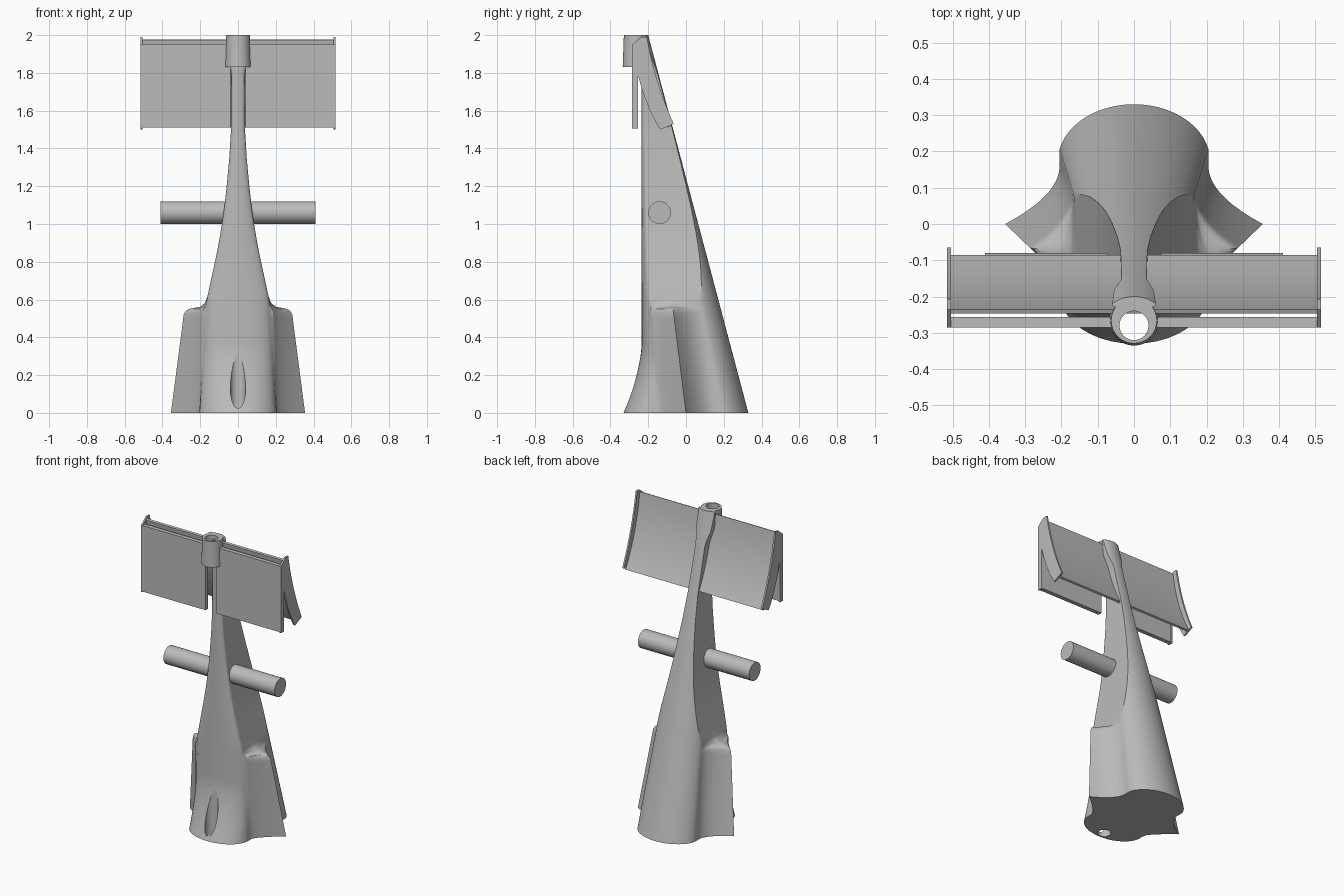
import bpy, bmesh, math

cube = bpy.data.objects.get("Cube")
if cube:
    bpy.data.objects.remove(cube, do_unlink=True)

grey = bpy.data.materials.new("plain_grey")
grey.use_nodes = True
GREY = (0.5, 0.5, 0.5, 1)
grey.diffuse_color = GREY
grey.node_tree.nodes["Principled BSDF"].inputs["Base Color"].default_value = GREY


def finish(name, bm):
    """Turn a bmesh into a shaded, coloured object."""
    bmesh.ops.recalc_face_normals(bm, faces=bm.faces)
    mesh = bpy.data.meshes.new(name)
    bm.to_mesh(mesh)
    bm.free()
    mesh.materials.append(grey)
    obj = bpy.data.objects.new(name, mesh)
    bpy.context.collection.objects.link(obj)
    smooth(obj)
    return obj


def smooth(obj):
    bpy.ops.object.select_all(action='DESELECT')
    obj.select_set(True)
    bpy.context.view_layer.objects.active = obj
    bpy.ops.object.shade_smooth_by_angle(angle=math.radians(30))


def loft(name, rings):
    bm = bmesh.new()
    loops = [[bm.verts.new(p) for p in ring] for ring in rings]
    for a, b in zip(loops, loops[1:]):
        for i in range(len(a)):
            j = (i + 1) % len(a)
            bm.faces.new((a[i], a[j], b[j], b[i]))
    bm.faces.new(loops[0])
    bm.faces.new(loops[-1])
    return finish(name, bm)


def extrude_x(name, profile, x0, x1):
    """Extrude a (y, z) profile along x."""
    return loft(name, [[(x, y, z) for y, z in profile] for x in (x0, x1)])


def round_bar(name, axis, start, end, center, r0, r1):
    rings = []
    for t, r in ((start, r0), (end, r1)):
        ring = []
        for i in range(48):
            a = math.tau * i / 48
            u, v = center[0] + r * math.cos(a), center[1] + r * math.sin(a)
            ring.append((t, u, v) if axis == 'X' else (u, v, t))
        rings.append(ring)
    return loft(name, rings)


def interp(table, z):
    for (z0, v0), (z1, v1) in zip(table, table[1:]):
        if z <= z1:
            return v0 + (v1 - v0) * max(0, z - z0) / (z1 - z0)
    return table[-1][1]


def bezier(a, b, c, n=16):
    return [tuple((1 - t) ** 2 * p + 2 * t * (1 - t) * q + t * t * r
                  for p, q, r in zip(a, b, c))
            for t in [i / n for i in range(n + 1)]]


# Body: tapering mast with round back, flat sides, swollen toe and side fins
WIDTH = [(0, .205), (.6, .165), (.7, .144), (.8, .122), (.9, .102), (1, .085),
         (1.1, .071), (1.2, .06), (1.35, .046), (1.5, .037), (1.8, .034),
         (1.88, .055), (2, .06)]
FIN = [(0, 1), (.52, 1), (.54, .93), (.55, .8), (.556, .55), (.562, .3),
       (.575, .13), (.59, .05), (.62, 0), (2, 0)]
DEPTH = [(0, .14), (.36, .06), (.8, .035), (1.5, .02), (2, .012)]


def body_ring(z):
    w, fin, depth = (interp(t, z) for t in (WIDTH, FIN, DEPTH))
    front = -.235 - .095 * max(0, 1 - z / .36) ** 1.5
    back = .33 - .265 * z
    a = max(.21 - .065 * z, w + .002)
    c = math.sqrt(1 - (w / a) ** 2)
    side0 = front + depth
    side1 = max(back - .75 * a * (1 - c), side0 + .003)
    tip = min(-.125 * min(z, .65), (side0 + side1) / 2)
    reach = (.355 - .13 * z - w) * fin
    half = []
    for i in range(10):
        t = math.pi / 2 * i / 10
        half.append((w * math.sin(t), side0 - depth * math.cos(t)))
    for i in range(25):
        if i < 12:
            y = side0 + (tip - side0) * i / 12
            bulge = max(0, 1 - (tip - y) / .15) ** 1.3
        else:
            y = tip + (side1 - tip) * (i - 12) / 12
            bulge = max(0, 1 - (y - tip) / .16) ** 2
        half.append((w + reach * bulge, y))
    limit = math.asin(w / a)
    for i in range(1, 13):
        t = limit * (1 - i / 12)
        half.append((a * math.sin(t),
                     side1 + (back - side1) * (math.cos(t) - c) / (1 - c)))
    half += [(-x, y) for x, y in reversed(half[1:-1])]
    return [(x, y, z) for x, y in half]


heights = sorted({round(2 * i / 64, 4) for i in range(65)} | {z for z, v in FIN})
body = loft("mast_body", [body_ring(z) for z in heights])

# Collar at the top, bored in line with the toe
collar = round_bar("top_collar", 'Z', 1.83, 2, (0, -.266), .069, .063)
cutter = round_bar("bore_cutter", 'Z', -.1, 2.1, (0, -.28), .04, .04)
cutter.hide_render = True
for obj in (body, collar):
    mod = obj.modifiers.new("bore", 'BOOLEAN')
    mod.operation = 'DIFFERENCE'
    mod.solver = 'EXACT'
    mod.object = cutter
    bpy.ops.object.select_all(action='DESELECT')
    obj.select_set(True)
    bpy.context.view_layer.objects.active = obj
    bpy.ops.object.modifier_apply(modifier=mod.name)
    smooth(obj)
bpy.data.objects.remove(cutter, do_unlink=True)

# Cross bar
round_bar("cross_bar", 'X', -.41, .41, (-.14, 1.06), .06, .06)

# Curved rear panel
rear = bezier((-.235, 1.978), (-.2, 1.72), (-.085, 1.515))
inner = [(y - .012, z - .005) for y, z in reversed(rear)]
extrude_x("curved_panel", rear + inner, -.508, .508)

# Front plates and end plates on both sides
plate = [(-.285, 1.51), (-.285, 1.95), (-.257, 1.95), (-.257, 1.51)]
end = [(-.285, 1.505), (-.285, 1.95), (-.235, 1.99)]
end += bezier((-.207, 1.99), (-.165, 1.75), (-.065, 1.53))
end += bezier((-.135, 1.5), (-.205, 1.6), (-.255, 1.79)) + [(-.255, 1.505)]
for side, s in (("left", 1), ("right", -1)):
    extrude_x(side + "_front_plate", plate, s * .04, s * .508)
    extrude_x(side + "_end_plate", end, s * .505, s * .516)
